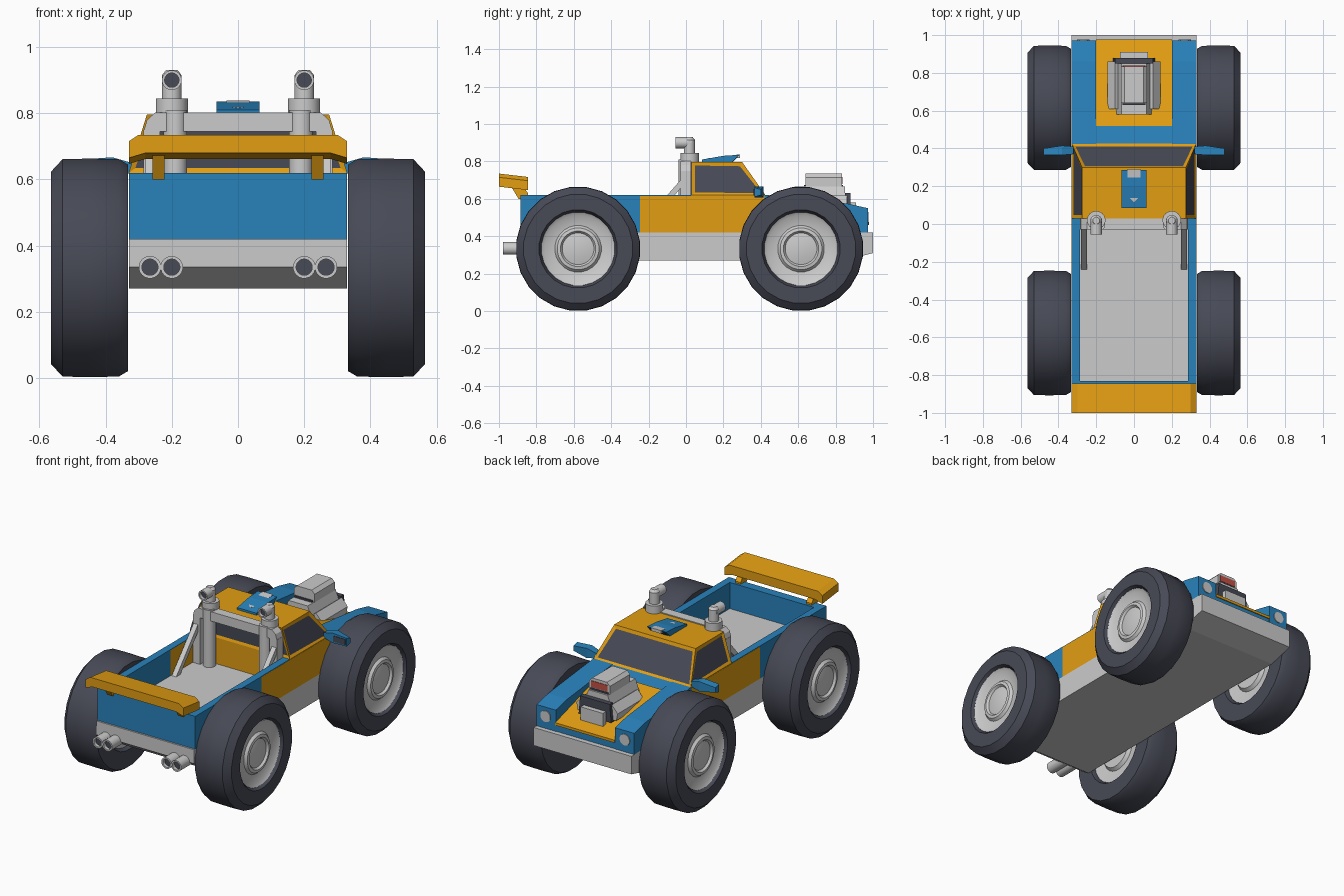
import bpy, bmesh, math
from mathutils import Vector

if "Cube" in bpy.data.objects:
    bpy.data.objects.remove(bpy.data.objects["Cube"])


def material(name, color):
    m = bpy.data.materials.new(name)
    m.diffuse_color = (*color, 1)
    m.use_nodes = True
    m.node_tree.nodes["Principled BSDF"].inputs["Base Color"].default_value = m.diffuse_color
    return m


ORANGE = material("orange_paint", (0.76, 0.34, 0.006))
BLUE = material("blue_paint", (0.022, 0.225, 0.5))
DARK = material("dark_rubber_glass", (0.063, 0.067, 0.092))
RED = material("red_intake", (0.55, 0.08, 0.06))
round_parts = []


def finish(name, bm, mats):
    bmesh.ops.remove_doubles(bm, verts=bm.verts, dist=1e-5)
    bmesh.ops.recalc_face_normals(bm, faces=bm.faces)
    me = bpy.data.meshes.new(name)
    bm.to_mesh(me)
    bm.free()
    ob = bpy.data.objects.new(name, me)
    bpy.context.collection.objects.link(ob)
    for m in mats:
        if m:
            me.materials.append(m)
    return ob


def loft(name, a, b, mat=None):
    """Solid between two matching rings of points."""
    bm = bmesh.new()
    va, vb = [bm.verts.new(p) for p in a], [bm.verts.new(p) for p in b]
    n = len(va)
    bm.faces.new(va)
    bm.faces.new(vb)
    for i in range(n):
        j = (i + 1) % n
        bm.faces.new((va[i], va[j], vb[j], vb[i]))
    return finish(name, bm, [mat])


def prism_x(name, yz, x0, x1, mat=None):
    return loft(name, [(x0, y, z) for y, z in yz], [(x1, y, z) for y, z in yz], mat)


def prism_y(name, xz, y0, y1, mat=None):
    return loft(name, [(x, y0, z) for x, z in xz], [(x, y1, z) for x, z in xz], mat)


def box(name, x, y, z, mat=None):
    return prism_x(name, [(y[0], z[0]), (y[1], z[0]), (y[1], z[1]), (y[0], z[1])], *x, mat)


def lathe(name, origin, axis, profile, mat=None, n=20):
    """Revolve (distance along axis, radius) points about an axis."""
    bm = bmesh.new()
    q = Vector((0, 0, 1)).rotation_difference(Vector(axis))
    rings = []
    for k in range(n):
        t = 2 * math.pi * (k + 0.5) / n
        rings.append([bm.verts.new(Vector(origin) + q @ Vector((r * math.cos(t), r * math.sin(t), d)))
                      for d, r in profile])
    for k in range(n):
        a, b = rings[k], rings[(k + 1) % n]
        for i in range(len(profile) - 1):
            bm.faces.new((a[i], a[i + 1], b[i + 1], b[i]))
    ob = finish(name, bm, [mat])
    round_parts.append(ob)
    return ob


def cylinder(name, origin, axis, length, r, mat=None):
    return lathe(name, origin, axis, [(0, 0), (0, r), (length, r), (length, 0)], mat)


def open_pipe(name, origin, length, r):
    """Pipe pointing to -y with a dark, recessed mouth."""
    q = r * 0.72
    lathe(name, origin, (0, -1, 0), [(0, 0), (0, r), (length, r), (length, q), (length - .02, q)])
    cylinder(name + "_mouth", (origin[0], origin[1] - length + .025, origin[2]), (0, -1, 0), .005, q, DARK)


# Chassis
prism_x("chassis", [(-.895, .42), (-.895, .335), (-.8, .27), (.84, .27), (1, .31), (1, .42)], -.33, .33)

# Cargo bed
box("bed_floor", (-.29, .29), (-.84, .04), (.41, .46))
box("tailgate", (-.33, .33), (-.885, -.83), (.42, .62), BLUE)

# Cab: lower box, then tapered top with inset windows
box("cab_lower", (-.329, .329), (.03, .42), (.42, .62), ORANGE)


def rect(x, y0, y1, z):
    return [(-x, y0, z), (x, y0, z), (x, y1, z), (-x, y1, z)]


cab = loft("cab_top", rect(.33, .03, .425, .62), rect(.275, .03, .3, .797), ORANGE)
cab.data.materials.append(DARK)
bm = bmesh.new()
bm.from_mesh(cab.data)
glass = [f for f in bm.faces if abs(f.normal.z) < .9]
bmesh.ops.inset_individual(bm, faces=glass, thickness=.025, depth=-.006)
for f in glass:
    f.material_index = 1
bm.to_mesh(cab.data)
bm.free()

# Roof scoop
prism_x("roof_scoop", [(.085, .79), (.085, .81), (.2, .83), (.285, .835), (.24, .79)], -.065, .065, BLUE)
scoop = [(-.035, .29), (-.035, .15), (0, .115), (.035, .15), (.035, .29)]
loft("roof_scoop_panel", [(x, y, .79 + .1 * y) for x, y in scoop],
     [(x, y, .802 + .125 * y) for x, y in scoop])
prism_x("roof_scoop_mouth", [(.245, .797), (.25, .797), (.277, .825), (.272, .825)], -.05, .05, DARK)

# Nose: recessed centre with orange panel
prism_x("nose_centre", [(.42, .42), (.97, .42), (.97, .47), (.52, .605), (.42, .62)], -.2, .2, BLUE)
prism_x("hood_panel", [(.52, .59), (.52, .61), (.978, .476), (.978, .46)], -.2, .2, ORANGE)

# Engine on the hood
box("engine_block", (-.09, .09), (.6, .86), (.5, .6), DARK)
prism_y("blower", [(-.1, .57), (.1, .57), (.065, .665), (-.065, .665)], .58, .85)
prism_y("blower_neck", [(-.06, .64), (.06, .64), (.06, .675), (-.06, .675)], .63, .84, DARK)
prism_y("air_scoop", [(-.07, .665), (.07, .665), (.07, .715), (.05, .735), (-.05, .735), (-.07, .715)], .64, .835)
box("air_scoop_mouth", (-.055, .055), (.83, .838), (.68, .718), RED)
prism_y("belt_cover", [(-.11, .52), (.11, .52), (.1, .63), (-.1, .63)], .85, .88, DARK)
box("pulley_cover", (-.075, .075), (.88, .91), (.5, .58))

# Rear wing
wing = [(-.33, .665), (-.28, .68), (.28, .68), (.33, .665), (.33, .715), (.3, .735), (-.3, .735), (-.33, .715)]
loft("rear_wing", [(x, -1, z) for x, z in wing], [(x, -.845, z - .018) for x, z in wing], ORANGE)

# Roll bar crossbeam
prism_y("roll_bar_top", [(-.285, .745), (.285, .745), (.275, .78), (.25, .802), (-.25, .802), (-.275, .78)],
        -.03, .028)

for s, side in ((1, "right"), (-1, "left")):
    # Bed and door panels, bed rim
    w = (s * .285, s * .33)
    box(f"bed_side_{side}", w, (-.885, -.245), (.42, .62), BLUE)
    box(f"door_panel_{side}", w, (-.245, .42), (.42, .616), ORANGE)
    box(f"bed_rim_{side}", (s * .285, s * .329), (-.245, .03), (.61, .62), BLUE)
    # Front fender and headlight
    prism_x(f"fender_{side}", [(.42, .42), (.972, .42), (.972, .55), (.86, .575), (.42, .622)],
            s * .2, s * .33, BLUE)
    cylinder(f"headlight_{side}", (s * .268, .965, .495), (0, 1, 0), .012, .034)
    # Engine valve covers and side mirror
    prism_y(f"valve_cover_{side}", [(s * .07, .53), (s * .13, .53), (s * .14, .575), (s * .1, .62), (s * .07, .6)],
            .61, .86)
    loft(f"mirror_{side}", [(s * .32, y, z) for y, z in ((.37, .62), (.41, .62), (.41, .65), (.37, .65))],
         [(s * .38, y, z) for y, z in ((.365, .607), (.415, .607), (.415, .667), (.365, .667))], BLUE)
    loft(f"mirror_housing_{side}", [(s * .38, y, z) for y, z in ((.365, .607), (.415, .607), (.415, .667), (.365, .667))],
         [(s * .48, y, z) for y, z in ((.365, .61), (.4, .62), (.4, .65), (.365, .66))], BLUE)
    box(f"mirror_glass_{side}", (s * .39, s * .47), (.362, .366), (.617, .652), DARK)
    # Roll bar leg and brace
    box(f"roll_bar_leg_{side}", (s * .235, s * .285), (-.03, .028), (.45, .75))
    prism_x(f"roll_bar_brace_{side}", [(-.03, .7), (-.24, .46), (-.2, .46), (-.03, .655)], s * .25, s * .28)
    # Exhaust stack with elbow
    cylinder(f"stack_base_{side}", (s * .19, -.005, .45), (0, 0, 1), .36, .036)
    cylinder(f"stack_collar_{side}", (s * .2, .02, .795), (0, 0, 1), .05, .049)
    lathe(f"stack_pipe_{side}", (s * .2, .018, .84), (0, 0, 1), [(0, .03), (.075, .03), (.09, .018), (.09, 0)])
    open_pipe(f"stack_outlet_{side}", (s * .2, .03, .9), .085, .03)
    # Tail pipes
    for i, x in enumerate((.2, .266)):
        open_pipe(f"tail_pipe_{side}_{i}", (s * x, -.8, .335), .178, .034)
    # Wing strut
    prism_x(f"wing_strut_{side}", [(-.94, .675), (-.895, .6), (-.845, .6), (-.845, .63), (-.88, .68)],
            s * .222, s * .258, ORANGE)
    # Wheels
    for y, end in ((.615, "front"), (-.577, "rear")):
        o = (0, y, .333)
        lathe(f"tire_{end}_{side}", o, (s, 0, 0),
              [(.36, .195), (.333, .21), (.333, .315), (.36, .331), (.45, .333), (.53, .331),
               (.565, .293), (.565, .21), (.54, .195), (.36, .195)], DARK, 24)
        lathe(f"rim_{end}_{side}", o, (s, 0, 0),
              [(.345, 0), (.345, .11), (.365, .125), (.355, .197), (.55, .197), (.538, .18), (.53, .125),
               (.545, .112), (.548, .095), (.535, .085), (.542, .05), (.545, 0)], None, 24)

# Smooth shading on the round parts
for ob in round_parts:
    ob.select_set(True)
bpy.context.view_layer.objects.active = round_parts[0]
bpy.ops.object.shade_smooth_by_angle(angle=math.radians(32))
